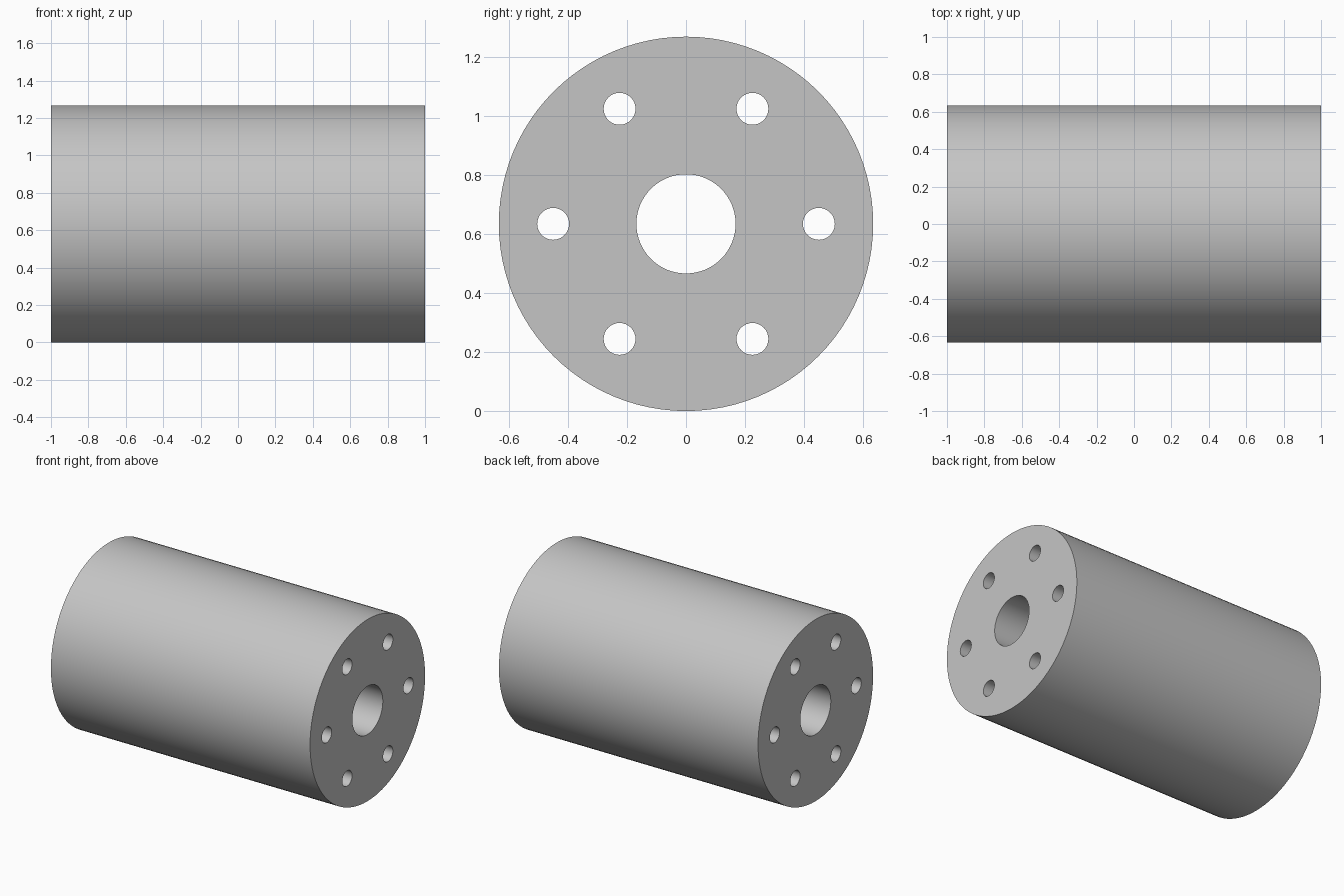
import bpy, bmesh, math
from mathutils import Vector

cube = bpy.data.objects.get("Cube")
if cube:
    bpy.data.objects.remove(cube, do_unlink=True)

HALF, RADIUS = 1.0, 0.634
BORE, BOLT_HOLE, BOLT_CIRCLE = 0.168, 0.054, 0.45

grey = bpy.data.materials.new("plain grey")
grey.use_nodes = True
colour = (0.56, 0.56, 0.56, 1)
grey.diffuse_color = colour
grey.node_tree.nodes["Principled BSDF"].inputs["Base Color"].default_value = colour

bm = bmesh.new()
end_edges = {-HALF: [], HALF: []}


def add_wall(cy, cz, radius, count):
    """Tube wall along x; its rims become borders of the end faces."""
    rings = {}
    for x in end_edges:
        rings[x] = [bm.verts.new((x, cy + radius * math.cos(math.tau * i / count),
                                  cz + radius * math.sin(math.tau * i / count)))
                    for i in range(count)]
    a, b = rings[-HALF], rings[HALF]
    for i in range(count):
        j = (i + 1) % count
        bm.faces.new((a[i], a[j], b[j], b[i]))
        for x, ring in rings.items():
            end_edges[x].append(bm.edges.get((ring[i], ring[j])))


# Outer wall, central bore and ring of six bolt holes
add_wall(0, RADIUS, RADIUS, 96)
add_wall(0, RADIUS, BORE, 64)
for k in range(6):
    angle = math.tau * k / 6
    add_wall(BOLT_CIRCLE * math.cos(angle),
             RADIUS + BOLT_CIRCLE * math.sin(angle), BOLT_HOLE, 32)

# Flat pierced ends
for x, edges in end_edges.items():
    bmesh.ops.triangle_fill(bm, edges=edges, use_beauty=True, normal=Vector((x, 0, 0)))
bmesh.ops.recalc_face_normals(bm, faces=bm.faces)

mesh = bpy.data.meshes.new("drilled_cylinder")
bm.to_mesh(mesh)
bm.free()
mesh.materials.append(grey)
body = bpy.data.objects.new("drilled_cylinder", mesh)
bpy.context.collection.objects.link(body)

# Smooth walls with crisp rims
bpy.ops.object.select_all(action="DESELECT")
body.select_set(True)
bpy.context.view_layer.objects.active = body
bpy.ops.object.shade_smooth_by_angle(angle=math.radians(30))
